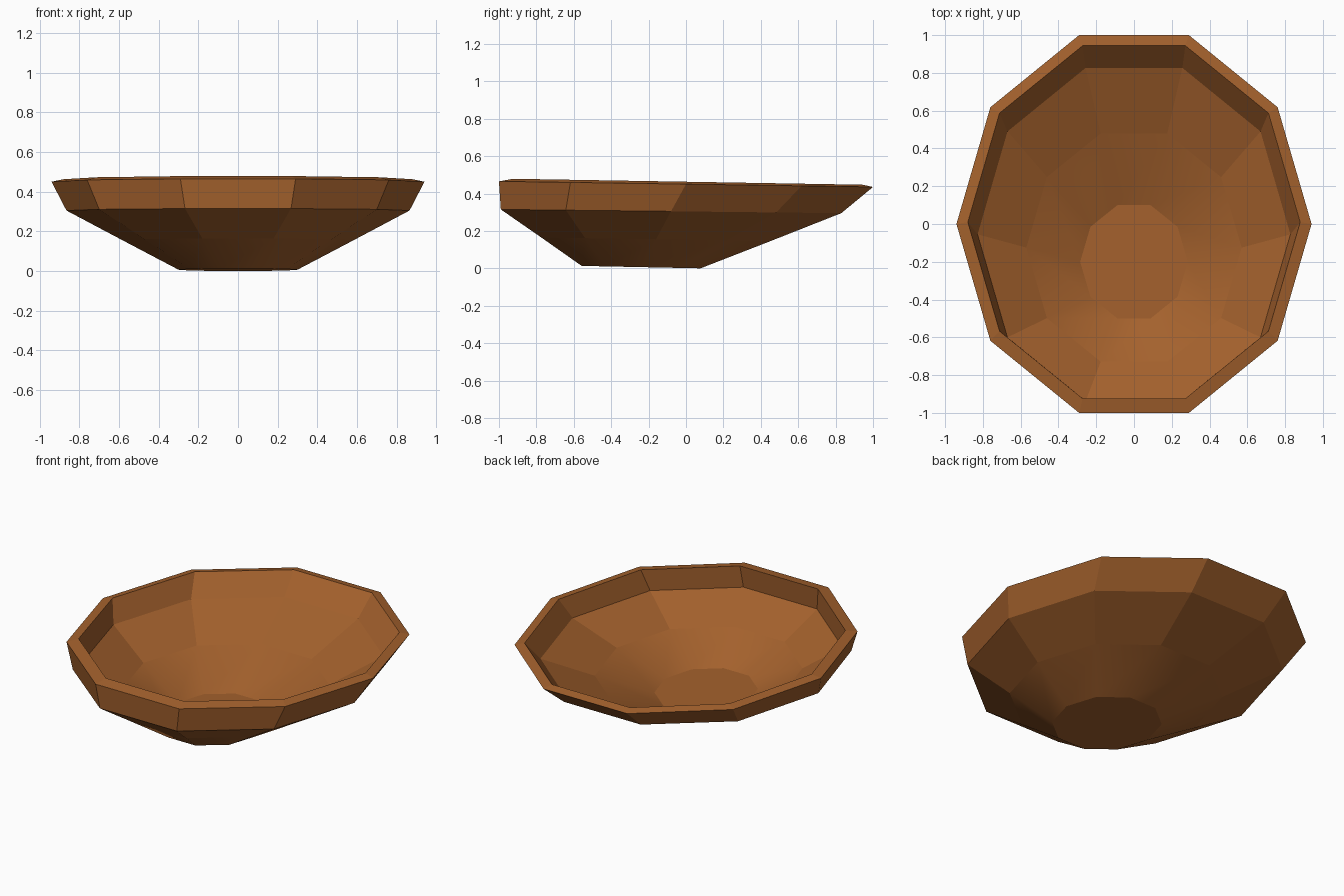
import bpy, bmesh
from math import cos, sin, pi

if "Cube" in bpy.data.objects:
    bpy.data.objects.remove(bpy.data.objects["Cube"])

SIDES = 10

# Rings from outside base, over the rim, to inside base:
# (y centre, x radius, y radius, z at y=0, z tilt along y)
RINGS = [
    (-0.24, 0.300, 0.334, 0.0016, -0.0204),   # outer base
    (-0.16, 0.583, 0.645, 0.153, -0.015),     # outer middle
    (-0.08, 0.865, 0.957, 0.304, -0.011),     # outer shoulder
    (0.00, 0.940, 1.0515, 0.450, -0.015),     # rim, outer edge
    (0.01, 0.880, 0.982, 0.463, -0.017),      # rim, inner edge
    (-0.055, 0.828, 0.927, 0.334, -0.011),    # inner shoulder
    (-0.125, 0.570, 0.635, 0.188, -0.011),    # inner middle
    (-0.20, 0.285, 0.315, 0.041, -0.011),     # inner base
]
SMOOTH_BANDS = {0, 6}

# Bowl: loft the tilted ten-sided rings and cap both bases
bm = bmesh.new()
loops = []
for cy, rx, ry, z, tilt in RINGS:
    loop = []
    for i in range(SIDES):
        a = 2 * pi * i / SIDES
        y = cy + ry * sin(a)
        loop.append(bm.verts.new((rx * cos(a), y, z + tilt * y)))
    loops.append(loop)

for band, (low, high) in enumerate(zip(loops, loops[1:])):
    for i in range(SIDES):
        j = (i + 1) % SIDES
        face = bm.faces.new((low[i], low[j], high[j], high[i]))
        face.smooth = band in SMOOTH_BANDS
bm.faces.new(loops[0][::-1])
bm.faces.new(loops[-1])
bmesh.ops.recalc_face_normals(bm, faces=bm.faces)

mesh = bpy.data.meshes.new("bowl")
bm.to_mesh(mesh)
bm.free()
bowl = bpy.data.objects.new("bowl", mesh)
bpy.context.collection.objects.link(bowl)

# Brown wood colour
wood = bpy.data.materials.new("brown_wood")
wood.diffuse_color = (0.37, 0.12, 0.026, 1)
wood.use_nodes = True
wood.node_tree.nodes["Principled BSDF"].inputs["Base Color"].default_value = wood.diffuse_color
mesh.materials.append(wood)
